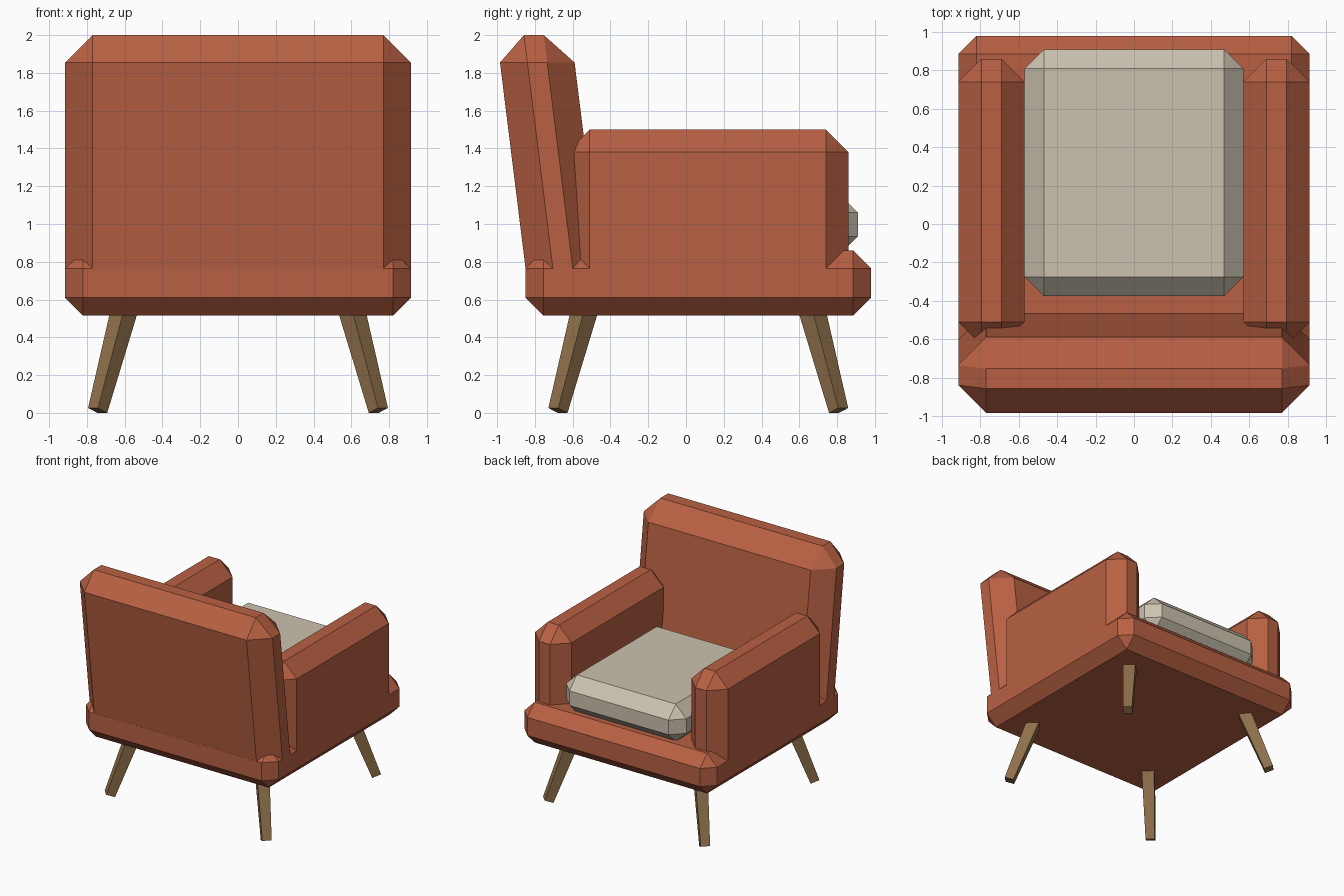
import bpy, bmesh
from mathutils import Vector

if "Cube" in bpy.data.objects:
    bpy.data.objects.remove(bpy.data.objects["Cube"])


def material(name, rgb):
    m = bpy.data.materials.new(name)
    m.diffuse_color = (*rgb, 1.0)
    m.use_nodes = True
    m.node_tree.nodes["Principled BSDF"].inputs["Base Color"].default_value = m.diffuse_color
    return m


LEATHER = material("rust_upholstery", (0.48, 0.118, 0.056))
LINEN = material("beige_linen", (0.60, 0.54, 0.43))
WOOD = material("brown_wood", (0.27, 0.16, 0.068))


def finish(name, bm, mat):
    bmesh.ops.recalc_face_normals(bm, faces=bm.faces)
    me = bpy.data.meshes.new(name)
    bm.to_mesh(me)
    bm.free()
    me.materials.append(mat)
    ob = bpy.data.objects.new(name, me)
    bpy.context.scene.collection.objects.link(ob)
    return ob


def chamfered_box(name, lo, hi, bevel, mat, shear=0.0, shear_z=0.0):
    """Box between two corners with every edge chamfered, leaning in y by shear."""
    lo, hi = Vector(lo), Vector(hi)
    bm = bmesh.new()
    bmesh.ops.create_cube(bm, size=1.0)
    for v in bm.verts:
        v.co = Vector(((lo[i] + hi[i]) / 2 + v.co[i] * (hi[i] - lo[i]) for i in range(3)))
    bmesh.ops.bevel(bm, geom=bm.edges[:], offset=bevel, segments=1,
                    affect='EDGES', profile=0.5)
    for v in bm.verts:
        v.co.y += shear * (v.co.z - shear_z)
    return finish(name, bm, mat)


def tapered_leg(name, foot, top, half_foot, half_top, mat):
    """Square tapered leg, ends square to its axis, turned to face its splay."""
    foot, top = Vector(foot), Vector(top)
    axis = (top - foot).normalized()
    side = axis.cross(Vector((0, 0, 1))).normalized()
    out = side.cross(axis)
    bm = bmesh.new()
    rings = []
    for c, h in ((foot, half_foot), (top, half_top)):
        rings.append([bm.verts.new(c + side * h * a + out * h * b)
                      for a, b in ((-1, -1), (1, -1), (1, 1), (-1, 1))])
    for r in rings:
        bm.faces.new(r)
    for i in range(4):
        j = (i + 1) % 4
        bm.faces.new((rings[0][i], rings[0][j], rings[1][j], rings[1][i]))
    return finish(name, bm, mat)


# Seat base and loose cushion
chamfered_box("seat_base", (-0.915, -0.85, 0.515), (0.915, 0.98, 0.86), 0.095, LEATHER)
chamfered_box("seat_cushion", (-0.57, -0.375, 0.835), (0.57, 0.91, 1.16), 0.1, LINEN)

# Leaning backrest
chamfered_box("backrest", (-0.915, -0.985, 0.62), (0.915, -0.59, 2.0), 0.145, LEATHER,
              shear=-0.124, shear_z=1.857)

# Armrests and splayed legs on both sides
for s, word in ((-1, "left"), (1, "right")):
    xs = sorted((s * 0.57, s * 0.915))
    chamfered_box(word + "_armrest", (xs[0], -0.63, 0.64), (xs[1], 0.86, 1.5), 0.12, LEATHER)
    for t, end in ((-1, "front"), (1, "rear")):
        tapered_leg(f"{end}_{word}_leg", (s * 0.743, 0.065 + t * 0.743, 0.013),
                    (s * 0.587, 0.065 + t * 0.587, 0.6), 0.037, 0.052, WOOD)
